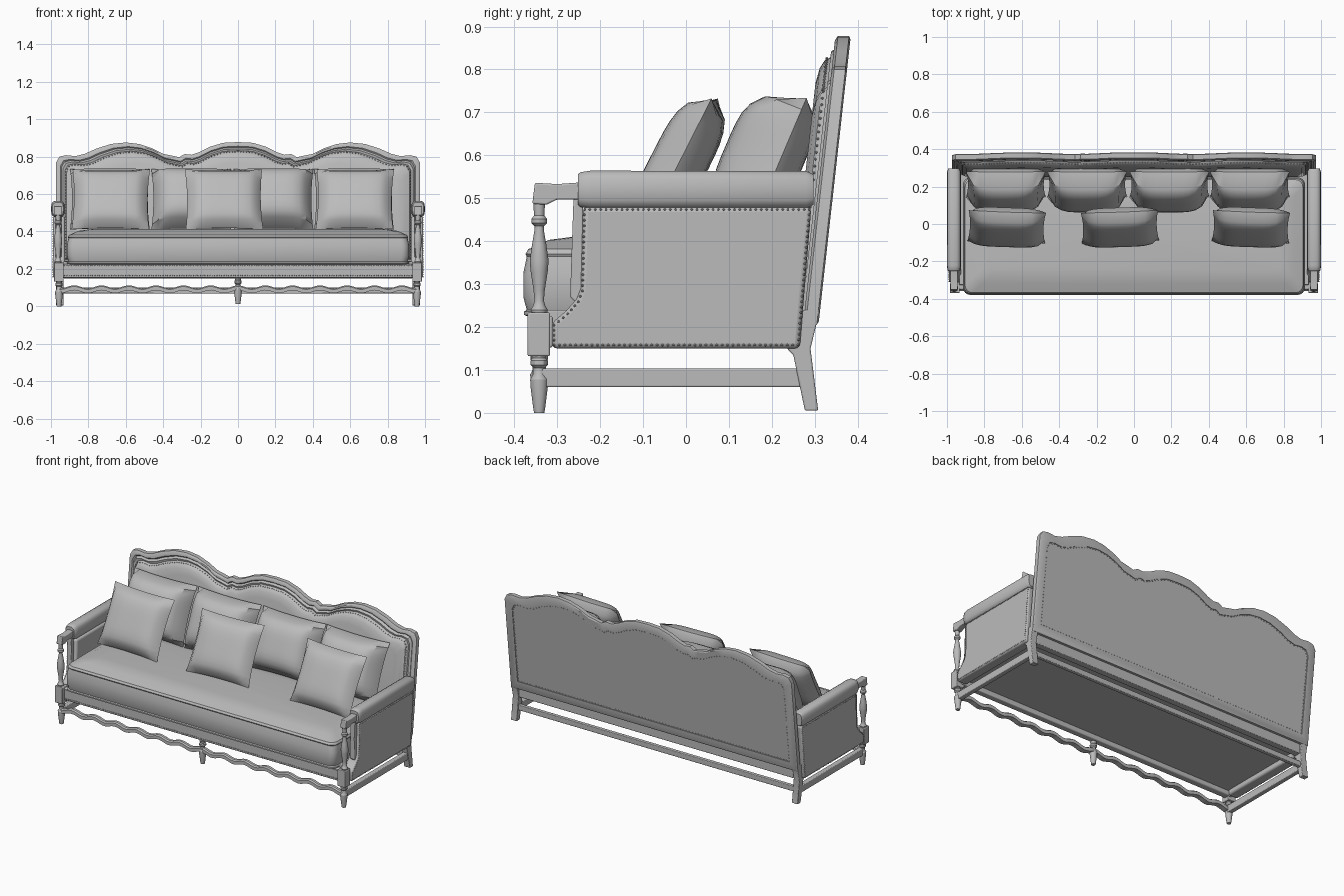
import bpy, bmesh, math
from mathutils import Vector, Matrix

cube = bpy.data.objects.get("Cube")
if cube:
    bpy.data.objects.remove(cube)

grey = bpy.data.materials.new("warm grey")
grey.use_nodes = True
COLOUR = (0.5, 0.5, 0.5, 1)
grey.diffuse_color = COLOUR
grey.node_tree.nodes["Principled BSDF"].inputs["Base Color"].default_value = COLOUR


def finish(name, bm, angle=30, bevel=0):
    bmesh.ops.recalc_face_normals(bm, faces=bm.faces)
    mesh = bpy.data.meshes.new(name)
    bm.to_mesh(mesh)
    bm.free()
    ob = bpy.data.objects.new(name, mesh)
    bpy.context.collection.objects.link(ob)
    mesh.materials.append(grey)
    bpy.ops.object.select_all(action='DESELECT')
    bpy.context.view_layer.objects.active = ob
    ob.select_set(True)
    bpy.ops.object.shade_smooth_by_angle(angle=math.radians(angle))
    if bevel:
        mod = ob.modifiers.new("soft edge", 'BEVEL')
        mod.width, mod.segments = bevel, 3
    return ob


def loft(name, loops, closed=False, **kw):
    """Skin a run of equal-length rings; cap the ends unless closed."""
    bm = bmesh.new()
    rings = [[bm.verts.new(p) for p in ring] for ring in loops]
    pairs = list(zip(rings, rings[1:])) + ([(rings[-1], rings[0])] if closed else [])
    for a, b in pairs:
        for i in range(len(a)):
            j = (i + 1) % len(a)
            bm.faces.new((a[i], a[j], b[j], b[i]))
    if not closed:
        bm.faces.new(rings[0])
        bm.faces.new(rings[-1])
    return finish(name, bm, **kw)


def box(name, x, y, z, bevel=0.004):
    ring = [(x[0], y[0]), (x[1], y[0]), (x[1], y[1]), (x[0], y[1])]
    return loft(name, [[(*p, h) for p in ring] for h in z], bevel=bevel)


def side_profile(name, pts, x0, x1, bevel=0.004):
    return loft(name, [[(x, y, z) for y, z in pts] for x in (x0, x1)], bevel=bevel)


def lathe(name, x, y, profile, n=12):
    circle = [(math.cos(i * math.tau / n), math.sin(i * math.tau / n)) for i in range(n)]
    return loft(name, [[(x + r * c, y + r * s, z) for c, s in circle] for r, z in profile])


def nails(name, pts, step=0.0125, size=0.0032):
    """Row of small nail heads along a polyline."""
    bm = bmesh.new()
    for a, b in zip(pts, pts[1:]):
        a, b = Vector(a), Vector(b)
        count = max(1, round((b - a).length / step))
        for i in range(count):
            bmesh.ops.create_icosphere(bm, subdivisions=1, radius=size,
                                       matrix=Matrix.Translation(a.lerp(b, i / count)))
    return finish(name, bm)


# Backrest: three humped crest, leaning slightly backwards
CREST = [(0, .878), (.08, .874), (.15, .853), (.21, .823), (.25, .81), (.285, .814), (.315, .797),
         (.35, .805), (.4, .815), (.46, .845), (.53, .868), (.6, .876), (.68, .868), (.76, .842),
         (.82, .815), (.87, .803), (.92, .808), (.955, .80), (.972, .77)]


def back_outline(inset, depth):
    k = (.972 - inset) / .972
    top = [(x * k, z - inset) for x, z in CREST]
    pts = top + [(.972 - inset, .205 + inset)]
    pts += [(-x, z) for x, z in reversed(pts[1:])]
    return [(x, .308 + .112 * (z - .2) - depth, z) for x, z in pts]


loft("back_frame", [back_outline(i, d) for i, d in
     ((0, .004), (0, .03), (.01, .036), (.022, .036), (.028, .03), (.036, .042),
      (.046, .038), (.05, .02), (.05, 0), (.008, 0))], closed=True)
loft("back_upholstery", [back_outline(i, d) for i, d in
     ((.046, .004), (.046, .036), (.056, .054), (.075, .064), (.11, .07))])
rim = back_outline(.052, .05)
nails("back_nails", rim + rim[:1], step=.016)
rim = back_outline(.054, .003)
nails("rear_nails", rim + rim[:1], step=.02)

# Seat base, rails and cushion
box("seat_base", (-.935, .935), (-.325, .285), (.18, .24))
box("front_rail", (-.955, .955), (-.35, -.31), (.152, .226), .006)
box("rear_rail", (-.93, .93), (.25, .29), (.148, .21))
for z in (.165, .218):
    nails("front_nails", [(-.94, -.351, z), (.94, -.351, z)])


def rounded_rect(inset, z, r=.04):
    pts = []
    for q, (sx, sy) in enumerate(((1, 1), (-1, 1), (-1, -1), (1, -1))):
        for i in range(5):
            a = (q + i / 4) * math.pi / 2
            pts.append((sx * (.915 - inset - r) + r * math.cos(a),
                        -.065 + sy * (.314 - inset - r) + r * math.sin(a), z))
    return pts


loft("seat_cushion", [rounded_rect(i, z) for i, z in
     ((.04, .222), (.012, .224), (.002, .228), (.002, .236), (.008, .24), (0, .27), (0, .325),
      (.008, .364), (.005, .37), (.012, .382), (.02, .384), (.06, .403), (.13, .412))])

# Arms, posts, legs and side stretchers on both sides
ARM = [(-.312, .15), (.265, .15), (.292, .48), (-.24, .48), (-.245, .29), (-.255, .265),
       (-.28, .237), (-.312, .21)]
POST = [(.018, .23), (.02, .24), (.014, .25), (.011, .262), (.013, .285), (.02, .33), (.022, .355),
        (.017, .39), (.011, .425), (.011, .435), (.018, .442), (.018, .452), (.012, .46), (.014, .495)]
FOOT = [(.012, 0), (.014, .012), (.02, .06), (.021, .078), (.014, .09), (.013, .105),
        (.02, .112), (.02, .122), (.015, .128), (.018, .14)]
for s, side in ((1, "left_"), (-1, "right_")):
    side_profile(side + "arm_panel", ARM, s * .925, s * .99, .012)
    edge = [(s * .99, y * .985, z + (.008 if z < .2 else -.006)) for y, z in ARM]
    nails(side + "arm_nails", edge + edge[:1])

    # padded arm top with rounded section
    def pad(y, k):
        ring = []
        for i in range(14):
            a = i * math.tau / 14
            c, d = math.cos(a), math.sin(a)
            ring.append((s * (.963 + .037 * k * math.copysign(abs(c) ** .6, c)), y,
                         .52 + .045 * k * math.copysign(abs(d) ** .7, d)))
        return ring
    loft(side + "arm_pad", [pad(y, k) for y, k in
         ((-.252, .8), (-.246, .92), (-.222, 1), (.28, .98), (.297, .8))], angle=45)

    side_profile(side + "arm_rail", [(-.358, .487), (-.352, .536), (-.3, .533), (-.2, .54), (-.2, .497),
                 (-.3, .497), (-.325, .485)], s * .943, s * .981)
    side_profile(side + "rail_drop", [(-.27, .27), (-.24, .24), (-.24, .5), (-.262, .5)],
                 s * .945, s * .975)
    lathe(side + "arm_post", s * .962, -.342, POST)
    box(side + "post_block", sorted((s * .932, s * .984)), (-.369, -.317), (.132, .234))
    lathe(side + "front_foot", s * .957, -.342, FOOT)
    side_profile(side + "back_leg", [(.277, .005), (.308, .005), (.29, .15), (.312, .24), (.27, .24),
                 (.235, .15), (.25, .135)], s * .932, s * .972)
    box(side + "stretcher", sorted((s * .938, s * .968)), (-.34, .28), (.06, .103))

# Front centre foot, wavy front stretcher and plain back stretcher
lathe("centre_foot", 0, -.342, [(r, z + .012) for r, z in FOOT])
wave = []
for i in range(121):
    x = -.955 + 1.91 * i / 120
    z = .088 + .008 * math.cos(x * math.tau / .146)
    wave.append([(x, -.342 + dy, z + dz) for dy, dz in
                 ((-.016, -.01), (-.016, .01), (-.008, .016), (.008, .016), (.016, .01), (.016, -.01))])
loft("front_stretcher", wave)
box("back_stretcher", (-.94, .94), (.268, .292), (.068, .1))


# Loose cushions: plump square with pulled-out corners, front and back fullness set apart
def pillow(name, x, y, z, w, h, front, back, tilt, spin=0):
    bm = bmesh.new()
    for thick in (-front, back):
        grid = bmesh.ops.create_grid(bm, x_segments=12, y_segments=12, size=1)
        for v in grid["verts"]:
            u, t = v.co.x, v.co.y
            bulge = ((1 - u ** 4) * (1 - t ** 4)) ** .55
            v.co = (u * w * (1 - .05 * (1 - t * t)), thick * bulge,
                    t * h * (1 - .04 * (1 - u * u)))
    bmesh.ops.remove_doubles(bm, verts=bm.verts, dist=.0005)
    ob = finish(name, bm, angle=40)
    ob.location = (x, y, z)
    ob.rotation_euler = (math.radians(-tilt), 0, math.radians(spin))


for i, x in enumerate((-.685, -.25, .19, .62)):
    pillow(f"back_cushion_{i + 1}", x, .212, .572, .213, .176, .13, .055, 23)
for i, (x, spin) in enumerate(((-.68, -2), (-.075, 2), (.625, -2))):
    pillow(f"front_cushion_{i + 1}", x, -.015, .572, .207, .18, .07, .06, 27, spin)
